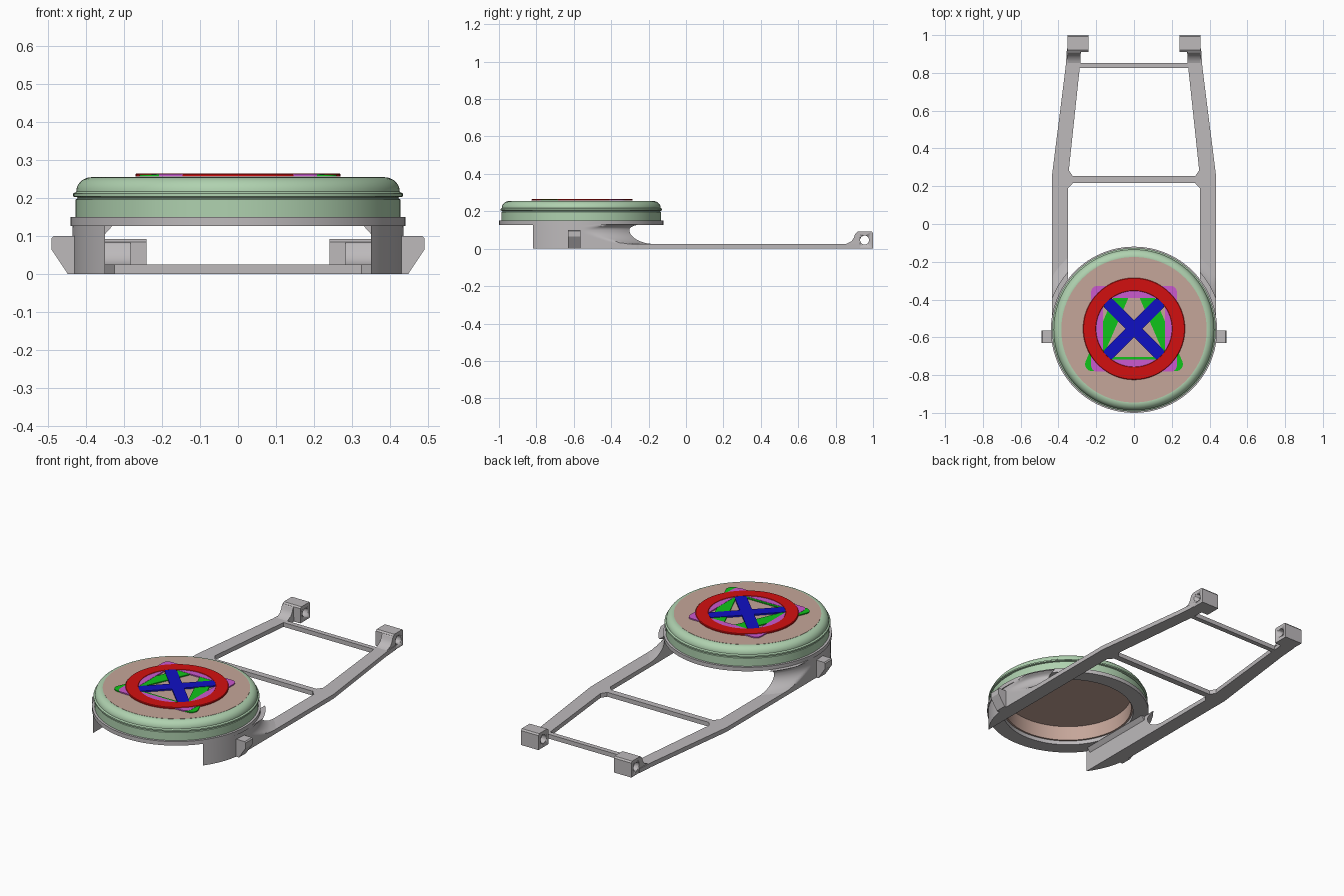
import bpy, bmesh, math
from mathutils import Vector

if "Cube" in bpy.data.objects:
    bpy.data.objects.remove(bpy.data.objects["Cube"], do_unlink=True)

CY = -0.56   # disc centre
R = 0.435    # wall radius
INNER = 0.35  # inner face of the side walls


def material(name, rgb):
    m = bpy.data.materials.new(name)
    m.use_nodes = True
    m.diffuse_color = (*rgb, 1)
    m.node_tree.nodes["Principled BSDF"].inputs["Base Color"].default_value = (*rgb, 1)
    return m


grey = material("grey", (0.51, 0.49, 0.50))
sage = material("pale green", (0.43, 0.64, 0.43))
tan = material("dusty pink", (0.56, 0.38, 0.32))
red = material("red", (0.65, 0.005, 0.005))
blue = material("blue", (0.005, 0.005, 0.55))
green = material("bright green", (0.005, 0.55, 0.01))
magenta = material("magenta", (0.60, 0.10, 0.62))


def finish(name, bm, mat, smooth=True):
    bmesh.ops.remove_doubles(bm, verts=bm.verts, dist=1e-5)
    bmesh.ops.recalc_face_normals(bm, faces=bm.faces)
    me = bpy.data.meshes.new(name)
    bm.to_mesh(me)
    bm.free()
    me.materials.append(mat)
    ob = bpy.data.objects.new(name, me)
    bpy.context.collection.objects.link(ob)
    bpy.ops.object.select_all(action='DESELECT')
    ob.select_set(True)
    bpy.context.view_layer.objects.active = ob
    if smooth:
        bpy.ops.object.shade_smooth_by_angle(angle=math.radians(32))
    return ob


def loft(name, loops, mat):
    """Skin closed loops of equal length and cap both ends."""
    bm = bmesh.new()
    rows = [[bm.verts.new(p) for p in loop] for loop in loops]
    n = len(rows[0])
    for a, b in zip(rows, rows[1:]):
        for i in range(n):
            j = (i + 1) % n
            bm.faces.new((a[i], a[j], b[j], b[i]))
    bm.faces.new(rows[0])
    bm.faces.new(rows[-1])
    return finish(name, bm, mat)


def prism(name, outline, lo, hi, mat, axis="z"):
    place = {"z": lambda u, v, w: (u, v, w),
             "x": lambda u, v, w: (w, u, v),
             "y": lambda u, v, w: (u, w, v)}[axis]
    return loft(name, [[place(u, v, w) for u, v in outline] for w in (lo, hi)], mat)


def box(name, x, y, z, mat):
    return prism(name, [(x[0], y[0]), (x[1], y[0]), (x[1], y[1]), (x[0], y[1])], *z, mat)


def lathe(name, profile, mat, cy=CY, closed=True, steps=96):
    bm = bmesh.new()
    vs = [bm.verts.new((r, cy, z)) for r, z in profile]
    es = [bm.edges.new(p) for p in zip(vs, vs[1:])]
    if closed:
        es.append(bm.edges.new((vs[-1], vs[0])))
    bmesh.ops.spin(bm, geom=vs + es, cent=(0, cy, 0), axis=(0, 0, 1),
                   angle=math.tau, steps=steps, use_duplicate=False)
    return finish(name, bm, mat)


def stroke(name, a, b, r, top, mat):
    """Flat round-ended bar between two points on the disc."""
    a, b = Vector(a), Vector(b)
    d = b - a
    base = math.atan2(d.y, d.x)
    pts = []
    for c, start in ((b, base - math.pi / 2), (a, base + math.pi / 2)):
        for k in range(13):
            t = start + math.pi * k / 12
            pts.append((c.x + r * math.cos(t), c.y + r * math.sin(t)))
    return prism(name, pts, 0.2565, top, mat)


# Disc: base ring, rounded cap and lining
lathe("base_ring", [(0.355, 0.127), (0.44, 0.127), (0.44, 0.15), (0.355, 0.15)], grey)
cap = [(0.358, 0.15), (0.427, 0.15), (0.427, 0.196), (0.422, 0.199), (0.422, 0.202),
       (0.433, 0.204), (0.433, 0.212), (0.428, 0.215)]
cap += [(0.385 + 0.04 * math.cos(t), 0.217 + 0.038 * math.sin(t))
        for t in (math.pi / 2 * k / 8 for k in range(9))]
lathe("cap", cap + [(0.358, 0.25)], sage)
lathe("cap_lining", [(0, 0.256), (0.385, 0.256), (0.385, 0.245), (0.36, 0.245), (0.36, 0.15),
                     (0.345, 0.15), (0.345, 0.235), (0, 0.235)], tan, closed=False)

# Flat shapes on the cap
EY = -0.555
lathe("emblem_circle", [(0.2, 0.2565), (0.27, 0.2565), (0.27, 0.262), (0.267, 0.265),
                        (0.203, 0.265), (0.2, 0.262)], red, cy=EY)
corner = [(-1, -1), (1, -1), (1, 1), (-1, 1)]
for i in range(4):
    (ax, ay), (bx, by) = corner[i], corner[(i + 1) % 4]
    h = 0.195
    stroke("emblem_square_side", (ax * h, EY + ay * h), (bx * h, EY + by * h), 0.032, 0.263, magenta)
for s in (-1, 1):
    stroke("emblem_cross_bar", (-0.13, EY - 0.13 * s), (0.13, EY + 0.13 * s), 0.032, 0.2645, blue)
    stroke("emblem_triangle_side", (s * 0.222, -0.742), (s * 0.05, -0.345), 0.037, 0.262, green)
stroke("emblem_triangle_base", (-0.222, -0.742), (0.222, -0.742), 0.037, 0.2615, green)


def flare(z):
    """Outward sweep of the wall near the arm and near the ring."""
    low, high = max(0, 1 - (z - 0.022) / 0.075), max(0, (z - 0.105) / 0.025)
    low = min(low, 1)
    return 0.10 * (1 - math.sqrt(1 - low ** 2)) + 0.03 * high ** 2


def wall_loop(s, z):
    f = flare(z)
    y0 = CY - math.sqrt(R ** 2 - INNER ** 2)
    y1 = CY + math.sqrt((R + f) ** 2 - INNER ** 2)
    loop = []
    for k in range(41):
        y = y0 + (y1 - y0) * k / 40
        rad = R + f if y > CY else R
        x = min(R, math.sqrt(max(0, rad ** 2 - (y - CY) ** 2)))
        loop.append((s * max(x, INNER), y, z))
    return loop


# Frame sides, mirrored
for s, side in ((1, "left"), (-1, "right")):
    heights = [0, 0.022] + [0.022 + 0.108 * k / 14 for k in range(1, 15)]
    loft(side + "_wall", [wall_loop(s, z) for z in heights], grey)

    arm = [(INNER, -0.5), (R, -0.5), (R, 0.25), (0.362, 0.83), (0.355, 0.93), (0.28, 0.93),
           (0.287, 0.83), (0.345, 0.285), (0.325, 0.255), (0.325, 0.215), (INNER, 0.19)]
    prism(side + "_arm", [(s * x, y) for x, y in arm], 0, 0.025, grey)

    # Chamfer under the ring
    gusset = [(INNER + 0.005, 0.1), (INNER, 0.105), (0.33, 0.127), (0.33, 0.13), (INNER + 0.005, 0.13)]
    prism(side + "_gusset", [(s * x, z) for x, z in gusset], -0.79, -0.33, grey, "y")

    # Side tab with sloped underside
    tab = [(0.42, 0), (0.447, 0), (0.49, 0.065), (0.49, 0.095), (0.484, 0.101), (0.42, 0.101)]
    prism(side + "_tab", [(s * x, z) for x, z in tab], -0.63, -0.565, grey, "y")

    # Hinge end with curved root and pin hole
    root = [(0.83, 0.02), (0.86, 0.027), (0.885, 0.04), (0.898, 0.06), (0.905, 0.08),
            (0.915, 0.088), (0.93, 0.088), (0.93, 0.02)]
    prism(side + "_hinge_root", root, s * 0.283, s * 0.353, grey, "x")
    block = [(0.91, 0), (1.0, 0), (1.0, 0.083), (0.993, 0.092), (0.92, 0.092), (0.91, 0.085)]
    hinge = prism(side + "_hinge_block", block, s * 0.24, s * 0.352, grey, "x")
    ring = [(0.955 + 0.024 * math.cos(k * math.tau / 24), 0.046 + 0.024 * math.sin(k * math.tau / 24))
            for k in range(24)]
    cutter = prism("hole_cutter", ring, s * 0.2, s * 0.4, grey, "x")
    cutter.hide_render = True
    mod = hinge.modifiers.new("pin_hole", 'BOOLEAN')
    mod.operation, mod.solver, mod.object = 'DIFFERENCE', 'EXACT', cutter
    bpy.context.view_layer.objects.active = hinge
    bpy.ops.object.modifier_apply(modifier=mod.name)
    bpy.data.objects.remove(cutter, do_unlink=True)

# Cross bars
box("middle_cross_bar", (-0.33, 0.33), (0.217, 0.253), (0, 0.025), grey)
box("rear_cross_bar", (-0.295, 0.295), (0.825, 0.853), (0, 0.025), grey)
